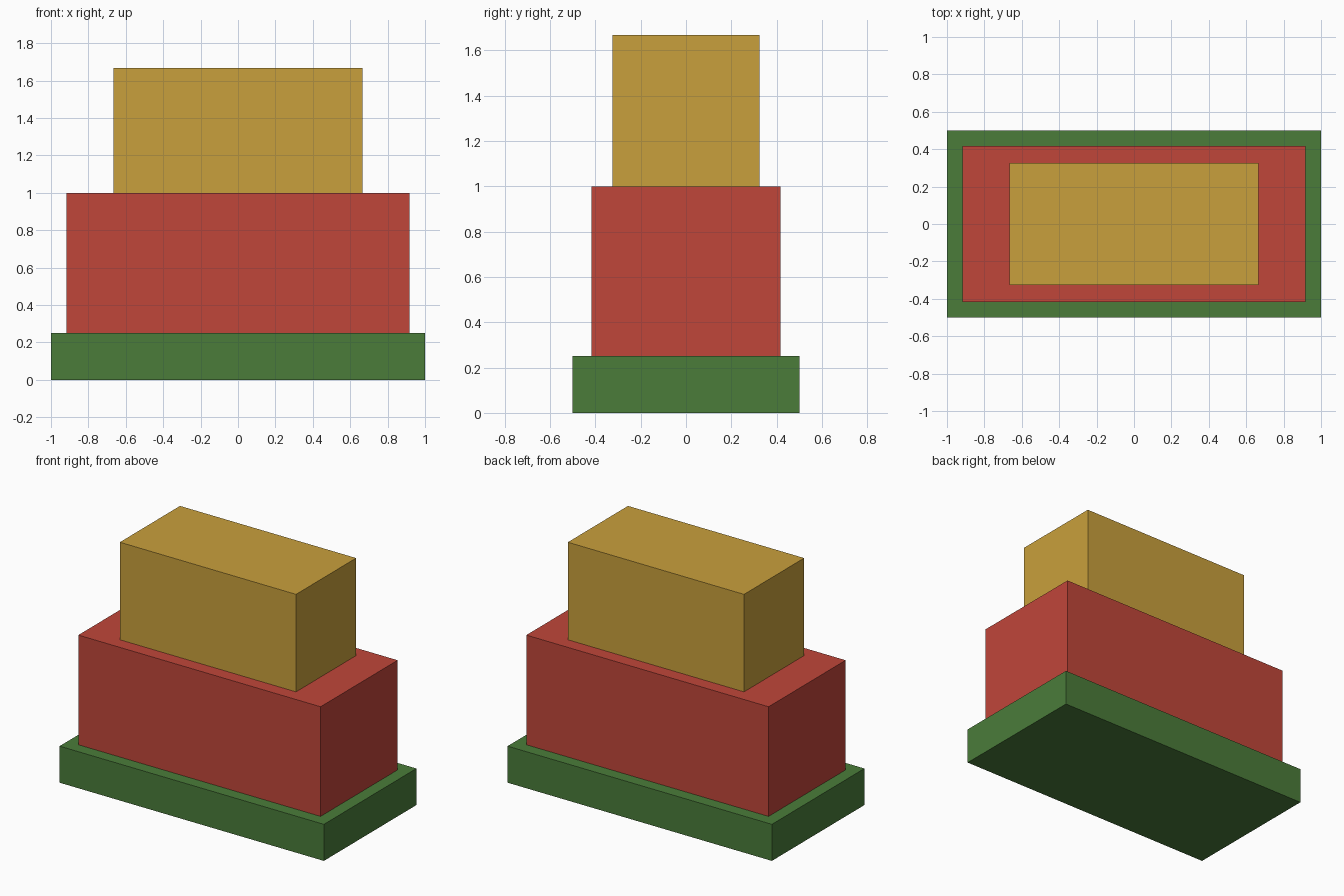
import bpy

if "Cube" in bpy.data.objects:
    bpy.data.objects.remove(bpy.data.objects["Cube"])


def material(name, color):
    mat = bpy.data.materials.new(name)
    mat.diffuse_color = (*color, 1.0)
    mat.use_nodes = True
    mat.node_tree.nodes["Principled BSDF"].inputs["Base Color"].default_value = mat.diffuse_color
    return mat


def block(name, width, depth, bottom, top, mat):
    """Box centred on the z axis, spanning bottom to top."""
    bpy.ops.mesh.primitive_cube_add(size=1, location=(0, 0, (bottom + top) / 2))
    obj = bpy.context.object
    obj.name = name
    obj.scale = (width, depth, top - bottom)
    bpy.ops.object.transform_apply(location=False, rotation=False, scale=True)
    obj.data.materials.append(mat)
    return obj


green = material("green", (0.069, 0.202, 0.042))
red = material("red", (0.527, 0.061, 0.042))
ochre = material("ochre", (0.584, 0.352, 0.045))

# Three stacked tiers, each smaller than the one below
block("base_tier", 2.0, 1.0, 0.0, 0.25, green)
block("middle_tier", 1.833, 0.833, 0.25, 1.0, red)
block("top_tier", 1.333, 0.65, 1.0, 1.667, ochre)
